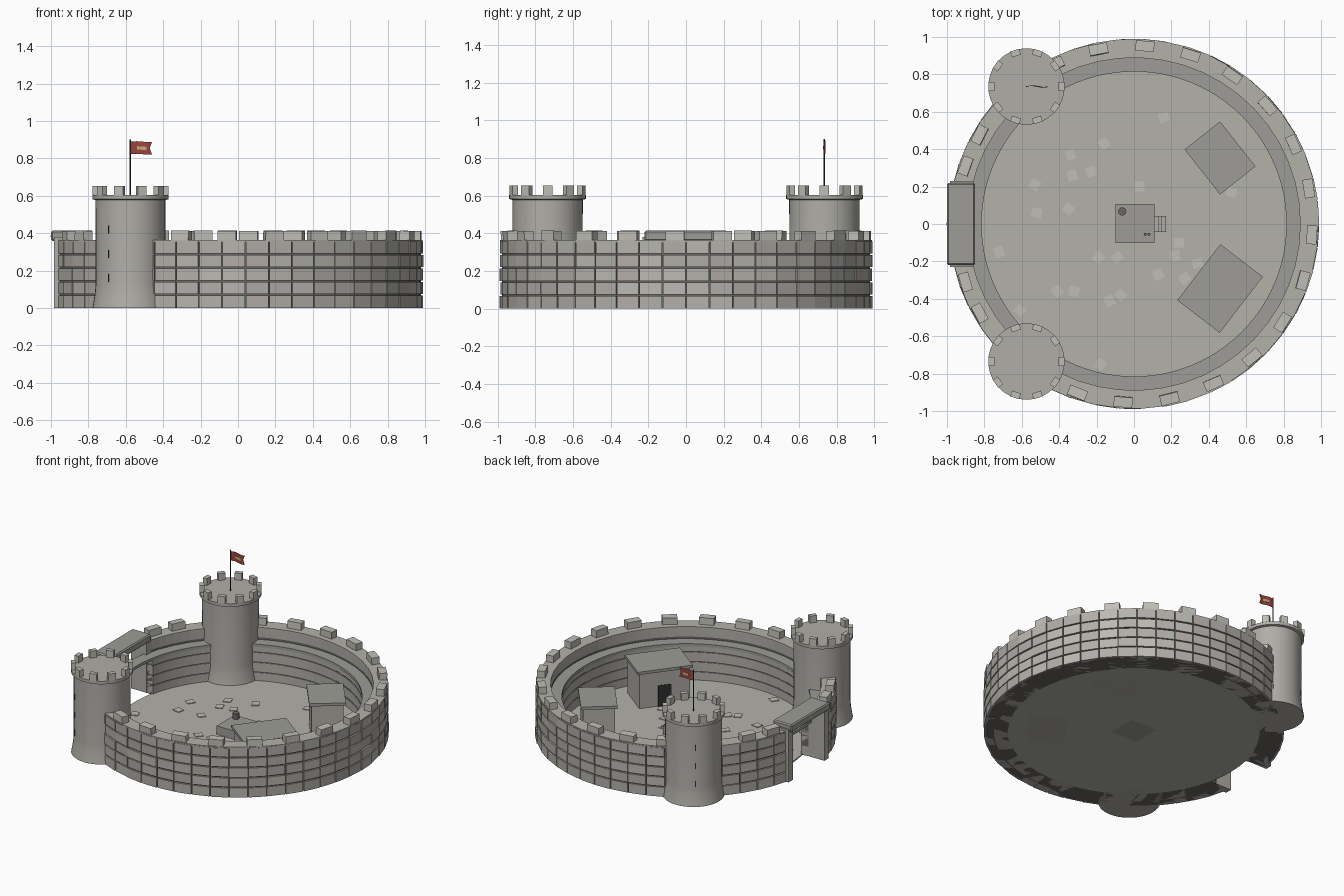
import bpy, bmesh, random
from math import cos, sin, pi, radians
from mathutils import Matrix, Vector

if "Cube" in bpy.data.objects:
    bpy.data.objects.remove(bpy.data.objects["Cube"])

random.seed(4)


def material(name, rgb):
    m = bpy.data.materials.new(name)
    m.diffuse_color = (*rgb, 1)
    m.use_nodes = True
    m.node_tree.nodes["Principled BSDF"].inputs["Base Color"].default_value = m.diffuse_color
    return m


DARK = material("dark", (0.03, 0.03, 0.03))
RED = material("red_cloth", (0.33, 0.06, 0.05))
GOLD = material("gold", (0.55, 0.4, 0.2))
MORTAR = material("mortar", (0.14, 0.135, 0.125))
STONE = material("stone", (0.43, 0.42, 0.385))
PALE = material("pale_stone", (0.53, 0.515, 0.47))
FLOOR = material("floor_stone", (0.45, 0.445, 0.4))
DULL = material("dull_stone", (0.34, 0.335, 0.31))
BLOCKS = [material("block_%d" % i, c) for i, c in
          enumerate([(0.47, 0.455, 0.42), (0.43, 0.42, 0.39), (0.45, 0.42, 0.39), (0.5, 0.485, 0.445)])]


def finish(name, bm, mat=STONE, smooth=False):
    bmesh.ops.recalc_face_normals(bm, faces=bm.faces)
    me = bpy.data.meshes.new(name)
    bm.to_mesh(me)
    bm.free()
    ob = bpy.data.objects.new(name, me)
    bpy.context.collection.objects.link(ob)
    for m in mat if isinstance(mat, list) else [mat]:
        me.materials.append(m)
    if smooth:
        bpy.context.view_layer.objects.active = ob
        ob.select_set(True)
        bpy.ops.object.shade_smooth_by_angle(angle=radians(35))
        ob.select_set(False)
    return ob


def box(bm, centre, size, turn=0, tilt=0):
    m = (Matrix.Translation(centre) @ Matrix.Rotation(turn, 4, 'Z')
         @ Matrix.Rotation(tilt, 4, 'Y') @ Matrix.Diagonal((*size, 1)))
    bmesh.ops.create_cube(bm, size=1, matrix=m)


def boxes(name, items, mat=STONE):
    bm = bmesh.new()
    for it in items:
        box(bm, *it)
    return finish(name, bm, mat)


def cylinder(bm, centre, r, h, sides):
    bmesh.ops.create_cone(bm, cap_ends=True, segments=sides, radius1=r, radius2=r, depth=h,
                          matrix=Matrix.Translation(centre))


def arc(bm, a0, a1, steps, z0, z1, ri, ro, mat=0):
    """Solid curved block between two angles."""
    rings = []
    for i in range(steps + 1):
        a = a0 + (a1 - a0) * i / steps
        rings.append([bm.verts.new((r * cos(a), r * sin(a), z))
                      for r, z in ((ri, z0), (ro, z0), (ro, z1), (ri, z1))])
    faces = [bm.faces.new(rings[0]), bm.faces.new(rings[-1])]
    for p, q in zip(rings, rings[1:]):
        faces += [bm.faces.new((p[i], q[i], q[(i + 1) % 4], p[(i + 1) % 4])) for i in range(4)]
    for f in faces:
        f.material_index = mat


# Ring wall: dark mortar core, outer blocks, inner courses and parapet top, open at the gate
SEGS, ROWS, H = 46, 5, 0.072
START, END = radians(-168), radians(168)
STEP = (END - START) / SEGS
WALK = 0.275
core, stone, lining, cap = [bmesh.new() for _ in range(4)]
arc(core, START, END, SEGS, 0, WALK - 0.02, 0.826, 0.978)
arc(core, START, END, SEGS, WALK - 0.02, 0.355, 0.893, 0.978)
arc(cap, START, END, SEGS, 0.352, 0.364, 0.889, 0.987)
for r in range(ROWS):
    z0, z1 = r * H + (0.004 if r else 0), (r + 1) * H - 0.004
    arc(lining, START, END, 92, z0, min(z1, WALK - 0.02) if z0 < WALK - 0.03 else z1,
        0.82 if z0 < WALK - 0.03 else 0.889, 0.92)
    for s in range(SEGS):
        a = START + s * STEP
        arc(stone, a + 0.003, a + STEP - 0.003, 1, z0, z1, 0.93,
            0.989 + random.uniform(-0.003, 0.002), random.randrange(4))
finish("wall_core", core, MORTAR)
finish("wall_blocks", stone, BLOCKS)
finish("wall_inner_courses", lining)
finish("wall_top", cap, FLOOR)

# Wall walk on the inner side, running over the gate
bm = bmesh.new()
arc(bm, -pi, pi, 96, WALK - 0.02, WALK, 0.815, 0.9)
finish("wall_walk", bm, DULL)

# Wall merlons, slightly uneven
angles = [-3.5 + 15 * k for k in range(-7, 9)] + [150, 161, -150, -161]
boxes("wall_merlons", [((0.953 * cos(a), 0.953 * sin(a), 0.387), (0.055, 0.1, 0.052),
                        a + random.uniform(-0.06, 0.06), random.uniform(-0.06, 0.06))
                       for a in map(radians, angles)], PALE)

# Courtyard floor
bm = bmesh.new()
cylinder(bm, (0, 0, 0.005), 0.83, 0.01, 96)
finish("courtyard_floor", bm, FLOOR)

# Gatehouse: two jambs, lintel slab and small boss
boxes("gate_jambs", [((-0.92, s * 0.205, 0.19), (0.125, 0.05, 0.38)) for s in (1, -1)])
slab = boxes("gate_lintel", [((-0.925, 0, 0.387), (0.15, 0.44, 0.055))], DULL)
bev = slab.modifiers.new("bevel", 'BEVEL')
bev.width, bev.segments = 0.008, 1
bm = bmesh.new()
bmesh.ops.create_icosphere(bm, subdivisions=1, radius=1, matrix=Matrix.Translation((-0.998, 0, 0.386))
                           @ Matrix.Diagonal((0.004, 0.025, 0.012, 1)))
finish("gate_boss", bm, GOLD)

# Corner towers: turned body, merlons and arrow slits
PROFILE = [(0, 0), (0.203, 0), (0.198, 0.03), (0.19, 0.08), (0.186, 0.13), (0.187, 0.578),
           (0.204, 0.582), (0.204, 0.604), (0, 0.604)]
for label, side in (("front", -1), ("back", 1)):
    c = Vector((-0.575, 0.735 * side, 0))
    bm = bmesh.new()
    pts = [bm.verts.new((c.x + r, c.y, z)) for r, z in PROFILE]
    edges = [bm.edges.new(p) for p in zip(pts, pts[1:])]
    bmesh.ops.spin(bm, geom=pts + edges, cent=c, axis=(0, 0, 1), angle=2 * pi, steps=40)
    bmesh.ops.remove_doubles(bm, verts=bm.verts, dist=1e-4)
    finish(label + "_tower", bm, smooth=True)
    boxes(label + "_tower_merlons",
          [((c.x + 0.188 * cos(a), c.y + 0.188 * sin(a), 0.629), (0.032, 0.05, 0.05), a)
           for a in (k * pi / 5 for k in range(10))], PALE)
    a = radians(129) * side
    boxes(label + "_tower_slits",
          [((c.x + 0.184 * cos(a), c.y + 0.184 * sin(a), z), (0.01, 0.006, 0.042), a)
           for z in (0.16, 0.29, 0.42)], DARK)

# Flagpole and waving swallow-tailed flag on the back tower
bm = bmesh.new()
cylinder(bm, (-0.575, 0.735, 0.75), 0.004, 0.3, 8)
finish("flagpole", bm, DARK)


def cloth(name, mat, x0, x1, z0, z1, notch, thick):
    bm = bmesh.new()
    n = 10
    cols = []
    for i in range(n + 1):
        t = i / n
        x = x0 + (x1 - x0) * t
        w = 0.004 * sin((x + 0.575) * 50)
        cols.append([bm.verts.new((x - (notch * t if f == 0.5 else 0), 0.735 + w,
                                   z0 + (z1 - z0) * f + 0.5 * w)) for f in (0, 0.5, 1)])
    for p, q in zip(cols, cols[1:]):
        for k in (0, 1):
            bm.faces.new((p[k], q[k], q[k + 1], p[k + 1]))
    ob = finish(name, bm, mat)
    m = ob.modifiers.new("thickness", 'SOLIDIFY')
    m.thickness, m.offset = thick, 0


cloth("flag", RED, -0.575, -0.46, 0.823, 0.89, 0.012, 0.002)
cloth("flag_patch", GOLD, -0.54, -0.49, 0.846, 0.864, 0.0, 0.006)


# Courtyard buildings with overhanging flat roofs
def building(label, x, y, length, width, turn):
    boxes(label + "_walls", [((x, y, 0.132), (length - 0.03, width - 0.03, 0.264), turn)])
    boxes(label + "_roof", [((x, y, 0.272), (length, width, 0.02), turn)], DULL)


building("hall", 0.46, -0.345, 0.378, 0.286, radians(52.5))
building("store", 0.46, 0.353, 0.306, 0.242, radians(-51.6))
off = Matrix.Rotation(radians(52.5), 3, 'Z') @ Vector((0, 0.128, 0))
boxes("hall_door", [((0.46 + off.x, -0.345 + off.y, 0.085), (0.09, 0.008, 0.15), radians(52.5))], DARK)

# Central platform with steps, barrel and two small pots
boxes("platform", [((0.005, 0.002, 0.036), (0.21, 0.208, 0.072))], DULL)
boxes("platform_steps", [((0.12 + 0.02 * i, 0, (0.058 - 0.015 * i) / 2), (0.02, 0.085, 0.058 - 0.015 * i))
                         for i in range(4)])
bm = bmesh.new()
cylinder(bm, (-0.063, 0.067, 0.092), 0.022, 0.042, 12)
for x in (0.06, 0.08):
    cylinder(bm, (x, -0.055, 0.08), 0.008, 0.018, 8)
finish("barrel_and_pots", bm, MORTAR)

# Loose paving slabs
SPOTS = [(-.34, .37), (-.16, .43), (-.23, .28), (-.33, .26), (-.53, .21), (-.52, .06), (-.35, .08),
         (-.72, -.15), (-.41, -.36), (-.32, -.36), (-.19, -.18), (-.09, -.18), (-.13, -.41), (-.07, -.38),
         (.13, -.27), (.24, -.1), (.22, -.17), (.27, -.29), (.34, -.21), (.03, .2), (.16, .57),
         (-.61, -.46), (-.18, -.75), (.52, .17)]
boxes("paving_slabs", [((x, y, 0.009), (0.055, 0.05, 0.012), random.uniform(0, pi)) for x, y in SPOTS], PALE)
